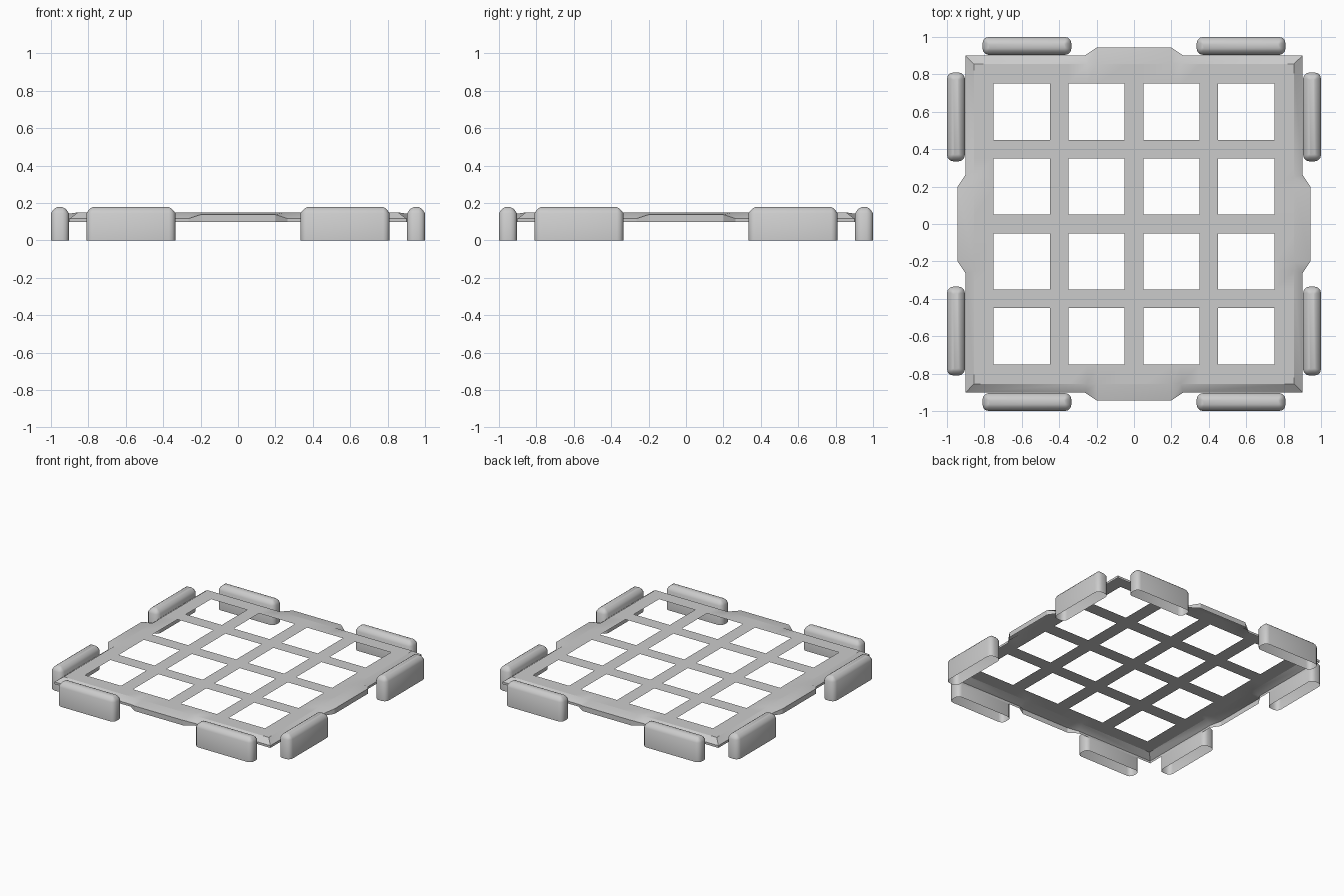
import bpy, bmesh
from math import cos, sin, pi
from mathutils import Matrix

if "Cube" in bpy.data.objects:
    bpy.data.objects.remove(bpy.data.objects["Cube"])


def finish(bm, name, angle=0.6):
    bmesh.ops.remove_doubles(bm, verts=bm.verts[:], dist=1e-5)
    me = bpy.data.meshes.new(name)
    bm.to_mesh(me)
    bm.free()
    ob = bpy.data.objects.new(name, me)
    bpy.context.collection.objects.link(ob)
    bpy.ops.object.select_all(action='DESELECT')
    ob.select_set(True)
    bpy.context.view_layer.objects.active = ob
    bpy.ops.object.shade_smooth_by_angle(angle=angle)
    return ob


def skin(bm, rings, cap=False):
    """Join counter-clockwise rings, listed bottom to top."""
    loops = [[bm.verts.new(p) for p in r] for r in rings]
    n = len(loops[0])
    for lo, hi in zip(loops, loops[1:]):
        for i in range(n):
            j = (i + 1) % n
            bm.faces.new((lo[i], lo[j], hi[j], hi[i]))
    if cap:
        bm.faces.new(loops[-1])


# Open grid sheet with sloped rim, thin lip and a tab on each side
def spin(side):
    pts = []
    for k in range(4):
        c, s = [(1, 0), (0, 1), (-1, 0), (0, -1)][k]
        pts += [(c * x - s * y, s * x + c * y, z) for x, y, z in side]
    return pts


inner = [(-.855, -.855, .15), (-.25, -.855, .15), (-.2, -.855, .15),
         (.2, -.855, .15), (.25, -.855, .15)]
outer = [(-.9, -.9, .117), (-.265, -.9, .117), (-.2, -.943, .138),
         (.2, -.943, .138), (.265, -.9, .117)]
bm = bmesh.new()
skin(bm, [spin([(x, y, .10) for x, y, z in outer]), spin(outer), spin(inner)])

holes = [(-.75, -.45), (-.35, -.05), (.05, .35), (.45, .75)]
cuts = sorted([-.855, .855, -.25, -.2, .2, .25] + [v for h in holes for v in h])
in_hole = lambda v: any(a < v < b for a, b in holes)
for x0, x1 in zip(cuts, cuts[1:]):
    for y0, y1 in zip(cuts, cuts[1:]):
        if not (in_hole((x0 + x1) / 2) and in_hole((y0 + y1) / 2)):
            bm.faces.new([bm.verts.new((x, y, .15)) for x, y in
                          ((x0, y0), (x1, y0), (x1, y1), (x0, y1))])
finish(bm, "grid_plate", 0.5)


# Rounded pads, open underneath, two per side
def pad_ring(inset, z, hx=.2375, hy=.048, r=.034):
    r = max(r - inset, .006)
    hx, hy = hx - inset, hy - inset
    pts = []
    for k, (sx, sy) in enumerate(((1, 1), (-1, 1), (-1, -1), (1, -1))):
        for i in range(4):
            a = (k + i / 3) * pi / 2
            pts.append((sx * (hx - r) + r * cos(a), sy * (hy - r) + r * sin(a), z))
    return pts


for k, side in enumerate(("front", "right", "back", "left")):
    for sx, tag in ((-1, "a"), (1, "b")):
        bm = bmesh.new()
        skin(bm, [pad_ring(0, 0), pad_ring(0, .145), pad_ring(.010, .160),
                  pad_ring(.022, .172), pad_ring(.034, .178)], cap=True)
        bm.transform(Matrix.Rotation(k * pi / 2, 4, 'Z') @
                     Matrix.Translation((sx * .5725, -.952, 0)))
        finish(bm, f"{side}_pad_{tag}")
